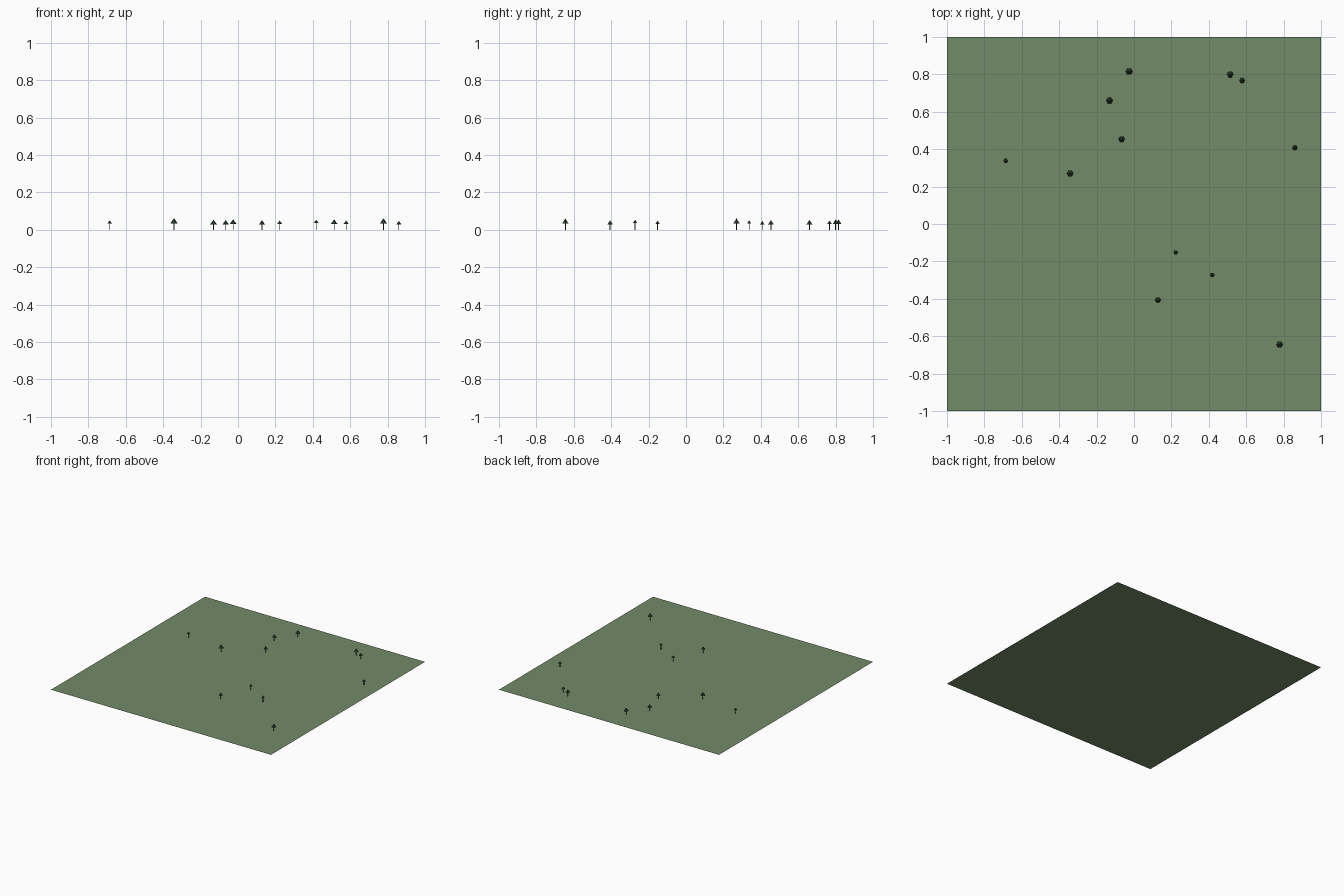
import bpy, math


def material(name, color):
    m = bpy.data.materials.new(name)
    m.diffuse_color = (*color, 1)
    return m


GRASS = material("grass_green", (0.17, 0.26, 0.14))
LEAF = material("leaf_green", (0.03, 0.06, 0.03))
BARK = material("bark_brown", (0.07, 0.05, 0.03))


def finish(name, mat):
    ob = bpy.context.object
    ob.name = name
    ob.data.materials.append(mat)


# Flat ground sheet
bpy.ops.mesh.primitive_plane_add(size=2)
finish("ground", GRASS)

# Trees: x, y, crown radius, crown base height, tip height
TREES = [
    (-0.026, 0.815, 0.019, 0.030, 0.056),
    (-0.131, 0.660, 0.018, 0.029, 0.053),
    (-0.066, 0.454, 0.017, 0.029, 0.052),
    (-0.342, 0.270, 0.019, 0.035, 0.062),
    (-0.686, 0.338, 0.013, 0.033, 0.050),
    (0.514, 0.800, 0.018, 0.031, 0.056),
    (0.578, 0.767, 0.015, 0.030, 0.050),
    (0.860, 0.408, 0.014, 0.028, 0.047),
    (0.223, -0.152, 0.013, 0.032, 0.049),
    (0.418, -0.272, 0.013, 0.036, 0.054),
    (0.128, -0.406, 0.016, 0.029, 0.051),
    (0.778, -0.645, 0.019, 0.034, 0.061),
]
for i, (x, y, r, base, tip) in enumerate(TREES, 1):
    # Thin trunk
    bpy.ops.mesh.primitive_cylinder_add(vertices=6, radius=0.0022, depth=base,
                                        location=(x, y, base / 2))
    finish(f"trunk_{i}", BARK)
    # Six-sided conical crown
    bpy.ops.mesh.primitive_cone_add(vertices=6, radius1=r, radius2=0, depth=tip - base,
                                    location=(x, y, (base + tip) / 2),
                                    rotation=(0, 0, math.radians(30)))
    finish(f"crown_{i}", LEAF)
